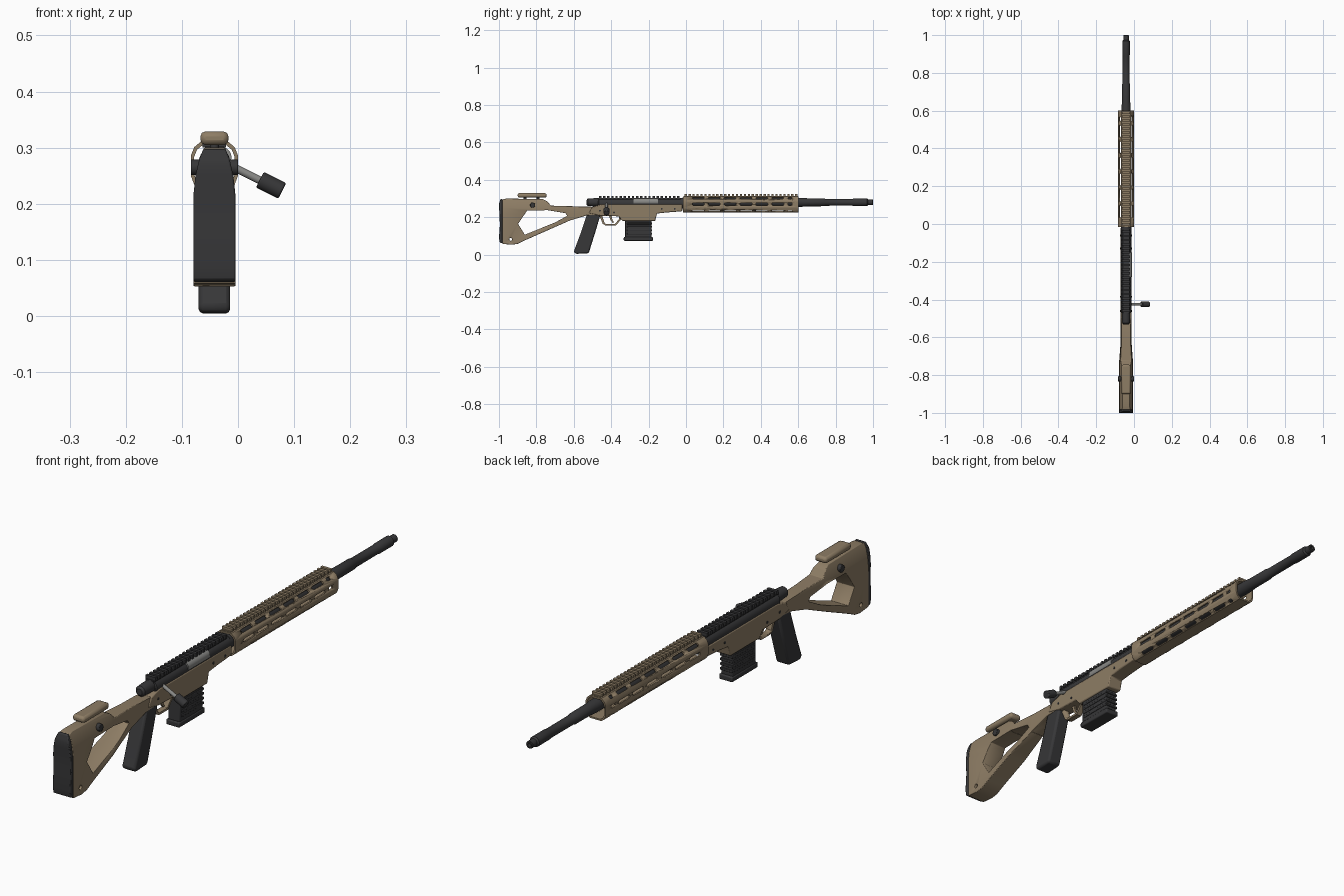
import bpy, bmesh, math
from mathutils import Matrix, Vector

CX = -0.042  # the long axis sits off centre because the handle sticks out

if "Cube" in bpy.data.objects:
    bpy.data.objects.remove(bpy.data.objects["Cube"])


def material(name, rgb):
    m = bpy.data.materials.new(name)
    m.use_nodes = True
    m.diffuse_color = (*rgb, 1)
    m.node_tree.nodes["Principled BSDF"].inputs["Base Color"].default_value = (*rgb, 1)
    return m


TAN = material("tan", (0.27, 0.205, 0.13))
DARK = material("dark_grey", (0.038, 0.038, 0.04))
STEEL = material("steel_grey", (0.25, 0.25, 0.24))


def activate(ob):
    bpy.ops.object.select_all(action='DESELECT')
    ob.select_set(True)
    bpy.context.view_layer.objects.active = ob


def finish(name, bm, mat, bevel=0, smooth=True):
    bmesh.ops.recalc_face_normals(bm, faces=bm.faces)
    me = bpy.data.meshes.new(name)
    bm.to_mesh(me)
    bm.free()
    me.materials.append(mat)
    ob = bpy.data.objects.new(name, me)
    ob.location.x = CX
    bpy.context.collection.objects.link(ob)
    if smooth:
        activate(ob)
        bpy.ops.object.shade_smooth_by_angle(angle=math.radians(35))
    if bevel:
        b = ob.modifiers.new("Bevel", 'BEVEL')
        b.width, b.segments, b.limit_method = bevel, 2, 'ANGLE'
    return ob


def prism_bm(pts, half):
    # side outline (y, z) extruded across x
    bm = bmesh.new()
    f = bm.faces.new([bm.verts.new((-half, y, z)) for y, z in pts])
    ext = bmesh.ops.extrude_face_region(bm, geom=[f])["geom"]
    bmesh.ops.translate(bm, vec=(2 * half, 0, 0), verts=[v for v in ext if isinstance(v, bmesh.types.BMVert)])
    return bm


def prism(name, pts, half, mat, bevel=0):
    return finish(name, prism_bm(pts, half), mat, bevel)


def add_box(bm, size, mat4):
    bmesh.ops.create_cube(bm, size=1, matrix=mat4 @ Matrix.Diagonal((*size, 1)))


def box(name, lo, hi, mat, bevel=0):
    bm = bmesh.new()
    lo, hi = Vector(lo), Vector(hi)
    add_box(bm, hi - lo, Matrix.Translation((lo + hi) / 2))
    return finish(name, bm, mat, bevel)


def rod(name, a, b, r, mat, bevel=0, sides=20):
    a, b = Vector(a), Vector(b)
    bm = bmesh.new()
    turn = (b - a).to_track_quat('Z', 'Y').to_matrix().to_4x4()
    bmesh.ops.create_cone(bm, cap_ends=True, segments=sides, radius1=r, radius2=r,
                          depth=(b - a).length, matrix=Matrix.Translation((a + b) / 2) @ turn)
    return finish(name, bm, mat, bevel)


def lathe(name, prof, z, mat, sides=24):
    # profile (y, radius) turned about the long axis
    bm = bmesh.new()
    rings = []
    for y, r in prof:
        rings.append([bm.verts.new((r * math.cos(t), y, z + r * math.sin(t)))
                      for t in (2 * math.pi * i / sides for i in range(sides))])
    for p, q in zip(rings, rings[1:]):
        for i in range(sides):
            j = (i + 1) % sides
            bm.faces.new((p[i], p[j], q[j], q[i]))
    bm.faces.new(rings[0])
    bm.faces.new(rings[-1])
    return finish(name, bm, mat)


def cut(ob, cutter):
    m = ob.modifiers.new("Cut", 'BOOLEAN')
    m.object, m.operation, m.solver = cutter, 'DIFFERENCE', 'EXACT'
    activate(ob)
    bpy.ops.object.modifier_apply(modifier=m.name)
    bpy.data.objects.remove(cutter)


def lerp(table, t):
    for (a, u), (b, v) in zip(table, table[1:]):
        if t <= b:
            return u + (v - u) * max(0, (t - a) / (b - a))
    return table[-1][1]


# Stock: cut-out outline, then narrowed towards the wrist and the top
WIDTH_Y = [(-0.74, 1.0), (-0.62, 0.76)]
WIDTH_Z = [(0.215, 1.0), (0.25, 0.9), (0.28, 0.72), (0.3, 0.5)]


def shape_stock(bm):
    for axis, table in ((1, WIDTH_Y), (2, WIDTH_Z[:-1])):
        for value, _ in table:
            co, no = Vector(), Vector()
            co[axis], no[axis] = value, 1
            bmesh.ops.bisect_plane(bm, geom=bm.verts[:] + bm.edges[:] + bm.faces[:], plane_co=co, plane_no=no)
    for v in bm.verts:
        v.co.x *= lerp(WIDTH_Y, v.co.y) * lerp(WIDTH_Z, v.co.z)


stock = prism("stock", [(-0.982, 0.058), (-0.982, 0.295), (-0.96, 0.3), (-0.765, 0.297), (-0.742, 0.285),
                        (-0.722, 0.262), (-0.5, 0.256), (-0.45, 0.25), (-0.46, 0.215), (-0.53, 0.21),
                        (-0.62, 0.183), (-0.865, 0.075), (-0.9, 0.058), (-0.93, 0.053)], 0.0375, TAN)
cut(stock, prism("hole_cutter", [(-0.85, 0.235), (-0.74, 0.238), (-0.645, 0.222), (-0.635, 0.208),
                                 (-0.7, 0.172), (-0.862, 0.107), (-0.898, 0.165)], 0.1, TAN))
cut(stock, rod("sling_cutter", (-0.1, -0.937, 0.082), (0.1, -0.937, 0.082), 0.008, TAN))
bm = bmesh.new()
bm.from_mesh(stock.data)
shape_stock(bm)
bm.to_mesh(stock.data)
bm.free()
mod = stock.modifiers.new("Bevel", 'BEVEL')
mod.width, mod.segments, mod.limit_method = 0.004, 2, 'ANGLE'

pad = prism_bm([(-0.982, 0.06), (-0.982, 0.298), (-0.992, 0.297), (-1, 0.27), (-0.995, 0.16), (-1, 0.09), (-0.995, 0.065)], 0.0375)
shape_stock(pad)
finish("butt_pad", pad, DARK, 0.003)

# Cheek rest with its posts and side knobs
box("cheek_rest", (-0.025, -0.9, 0.305), (0.025, -0.745, 0.329), TAN, 0.009)
for y in (-0.86, -0.79):
    rod("cheek_post", (0, y, 0.28), (0, y, 0.312), 0.008, DARK)
rod("cheek_knobs", (-0.042, -0.82, 0.265), (0.042, -0.82, 0.265), 0.014, DARK, 0.002)

# Receiver body, grip and trigger group
prism("receiver", [(-0.52, 0.222), (-0.5, 0.256), (-0.45, 0.27), (-0.02, 0.27), (-0.02, 0.232), (-0.1, 0.226),
                   (-0.155, 0.22), (-0.165, 0.18), (-0.34, 0.18), (-0.36, 0.205), (-0.46, 0.208)], 0.03, TAN, 0.004)
prism("grip", [(-0.53, 0.215), (-0.455, 0.222), (-0.485, 0.12), (-0.52, 0.008), (-0.59, 0.004), (-0.6, 0.016), (-0.565, 0.11)],
      0.028, DARK, 0.011)
guard = prism("trigger_guard", [(-0.465, 0.212), (-0.445, 0.165), (-0.43, 0.156), (-0.375, 0.156), (-0.345, 0.19), (-0.345, 0.212)],
              0.011, TAN)
cut(guard, prism("guard_cutter", [(-0.452, 0.22), (-0.436, 0.17), (-0.428, 0.164), (-0.38, 0.164), (-0.357, 0.192), (-0.357, 0.22)],
                 0.1, TAN))
prism("trigger", [(-0.412, 0.21), (-0.398, 0.21), (-0.394, 0.188), (-0.385, 0.172), (-0.392, 0.17), (-0.404, 0.185)], 0.004, TAN)
for y, z in ((-0.46, 0.235), (-0.385, 0.225), (-0.13, 0.245), (-0.06, 0.245)):
    rod("pin", (-0.0315, y, z), (0.0315, y, z), 0.005, DARK, sides=12)

# Magazine with ribs and floor plate
box("magazine", (-0.025, -0.325, 0.09), (0.025, -0.185, 0.2), DARK, 0.004)
box("magazine_floor", (-0.028, -0.333, 0.074), (0.028, -0.177, 0.094), DARK, 0.004)
for i in range(4):
    z = 0.108 + 0.018 * i
    box("magazine_rib", (-0.027, -0.315, z), (0.027, -0.181, z + 0.009), DARK, 0.002)

# Action, bolt and handle
lathe("action", [(-0.47, 0.024), (-0.465, 0.028), (0.01, 0.028)], 0.274, DARK)
lathe("bolt_shroud", [(-0.532, 0.012), (-0.525, 0.02), (-0.49, 0.022), (-0.46, 0.022)], 0.28, DARK)
rod("bolt_body", (0.012, -0.28, 0.283), (0.012, -0.15, 0.283), 0.0185, STEEL)
rod("bolt_handle", (0.015, -0.425, 0.275), (0.085, -0.425, 0.24), 0.007, STEEL)
rod("bolt_knob", (0.081, -0.425, 0.243), (0.121, -0.425, 0.223), 0.0155, DARK, 0.003)

# Barrel with stepped muzzle and bore
lathe("barrel", [(-0.02, 0.025), (0.62, 0.024), (0.65, 0.0215), (0.74, 0.021), (0.745, 0.0185), (0.89, 0.018),
                 (0.895, 0.02), (0.968, 0.02), (0.974, 0.0145), (0.998, 0.0145), (1.0, 0.012), (1.0, 0.007), (0.96, 0.007)],
      0.28, DARK)

# Handguard: faceted hollow shell with rows of slots
HALF = [(0.024, 0.311), (0.036, 0.301), (0.042, 0.286), (0.042, 0.25), (0.036, 0.234), (0.024, 0.225)]
loop = HALF + [(-x, z) for x, z in reversed(HALF)]
mid, wall = 0.268, 0.86
bm = bmesh.new()
quads = []
for y, s in ((-0.015, 1), (0.602, 1), (0.602, wall), (-0.015, wall)):
    quads.append([bm.verts.new((x * s, y, mid + (z - mid) * s)) for x, z in loop])
for k in range(4):
    p, q = quads[k], quads[(k + 1) % 4]
    for i in range(len(loop)):
        j = (i + 1) % len(loop)
        bm.faces.new((p[i], p[j], q[j], q[i]))
handguard = finish("handguard", bm, TAN)

cutter = bmesh.new()
for side in (1, -1):
    for x, z, tilt in ((0.042, 0.27, 0), (0.033, 0.304, -50), (0.033, 0.231, 48)):
        for i in range(7):
            length = 0.064 if i < 6 else 0.022
            y = 0.066 + 0.085 * i - (0.02 if i == 6 else 0)
            slot = bmesh.new()
            add_box(slot, (0.02, length, 0.013), Matrix())
            across = [e for e in slot.edges if abs(e.verts[0].co.x - e.verts[1].co.x) > 0.01]
            bmesh.ops.bevel(slot, geom=across, offset=0.005, segments=2, profile=0.5, affect='EDGES')
            slot.transform(Matrix.Translation((x * side, y, z)) @ Matrix.Rotation(math.radians(tilt * side), 4, 'Y'))
            tmp = bpy.data.meshes.new("slot")
            slot.to_mesh(tmp)
            slot.free()
            cutter.from_mesh(tmp)
            bpy.data.meshes.remove(tmp)
cut(handguard, finish("slot_cutter", cutter, TAN))


# Toothed accessory rails
def rail(name, y0, y1, z0, z1, mat):
    bm = bmesh.new()
    base = z0 + (z1 - z0) * 0.5
    add_box(bm, (0.034, y1 - y0, base - z0), Matrix.Translation((0, (y0 + y1) / 2, (z0 + base) / 2)))
    count = int((y1 - y0) / 0.021)
    step = (y1 - y0) / count
    for i in range(count):
        add_box(bm, (0.042, step * 0.55, z1 - base + 0.002),
                Matrix.Translation((0, y0 + step * (i + 0.5), (z1 + base) / 2 - 0.001)))
    finish(name, bm, mat, smooth=False)


rail("receiver_rail", -0.47, -0.03, 0.29, 0.314, DARK)
rail("handguard_rail", -0.012, 0.6, 0.306, 0.324, TAN)
